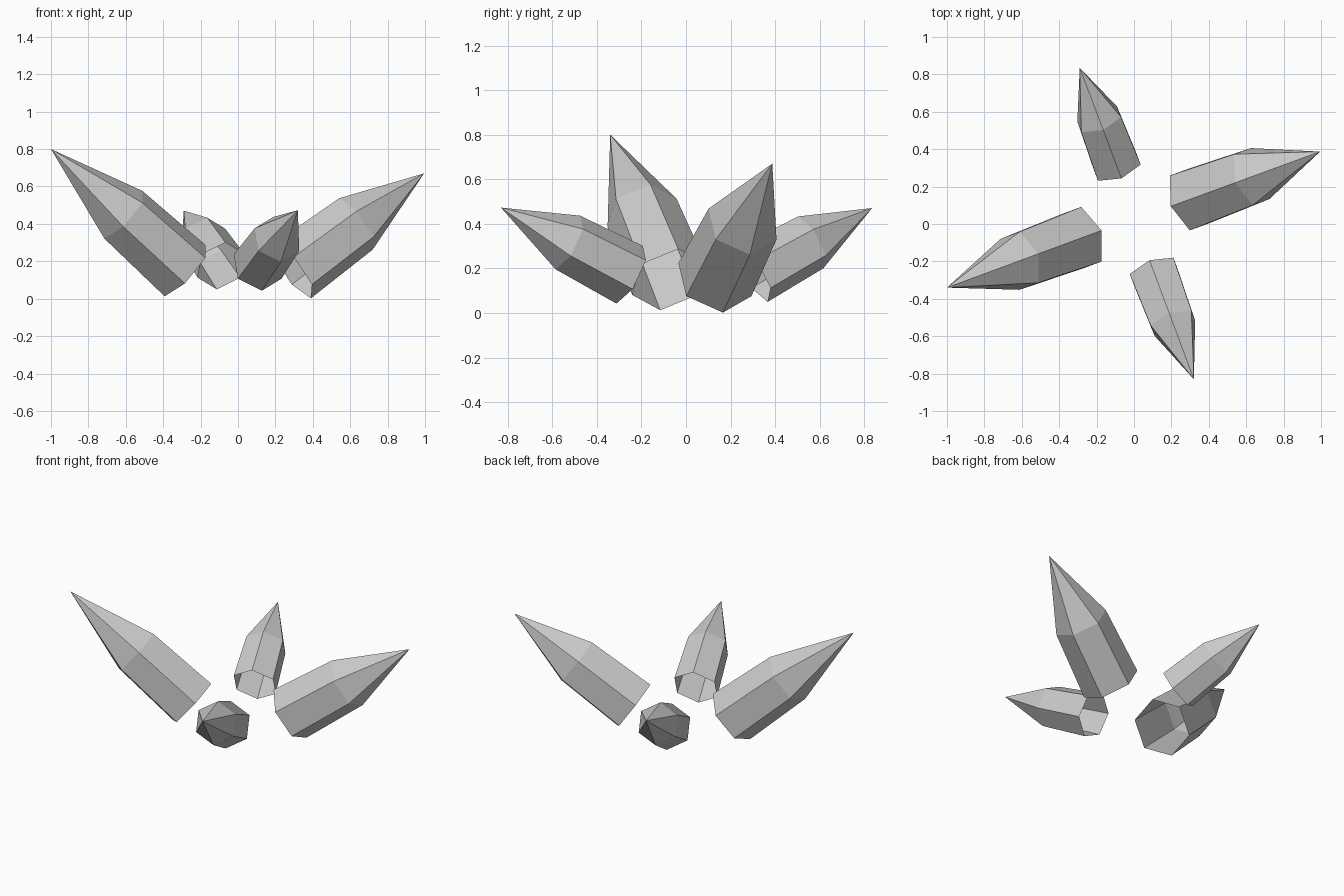
import bpy
import bmesh
from math import cos, sin, pi
from mathutils import Vector

if "Cube" in bpy.data.objects:
    bpy.data.objects.remove(bpy.data.objects["Cube"])

SIDES = 6


def crystal(name, base, tip, radius, shoulder, taper=0.93):
    """Hollow six-sided shard, open at the base, one ridge facing straight up."""
    base, tip = Vector(base), Vector(tip)
    axis = tip - base
    direction = axis.normalized()
    side = direction.cross(Vector((0, 0, 1))).normalized()
    up = side.cross(direction)

    def ring(bm, centre, r):
        return [bm.verts.new(centre + r * (up * cos(2 * pi * i / SIDES)
                                           + side * sin(2 * pi * i / SIDES)))
                for i in range(SIDES)]

    bm = bmesh.new()
    low = ring(bm, base, radius)
    high = ring(bm, base + axis * shoulder, radius * taper)
    point = bm.verts.new(tip)
    for i in range(SIDES):
        j = (i + 1) % SIDES
        bm.faces.new((low[i], low[j], high[j], high[i]))   # shaft facet
        bm.faces.new((high[i], high[j], point))            # tip facet
    bm.normal_update()
    # make facets point away from the axis
    for f in bm.faces:
        if f.normal.dot(f.calc_center_median() - (base + axis * 0.4)) < 0:
            f.normal_flip()
    mesh = bpy.data.meshes.new(name)
    bm.to_mesh(mesh)
    bm.free()
    obj = bpy.data.objects.new(name, mesh)
    bpy.context.collection.objects.link(obj)
    return obj


# two large shards left and right, two small ones front and back
crystal("left_crystal", (-0.283, -0.075, 0.15), (-1.0, -0.34, 0.80), 0.18, 0.46)
crystal("right_crystal", (0.293, 0.13, 0.15), (0.995, 0.387, 0.67), 0.18, 0.48)
crystal("front_crystal", (0.105, -0.253, 0.172), (0.32, -0.83, 0.473), 0.144, 0.48)
crystal("back_crystal", (-0.09, 0.305, 0.175), (-0.29, 0.835, 0.471), 0.141, 0.48)
